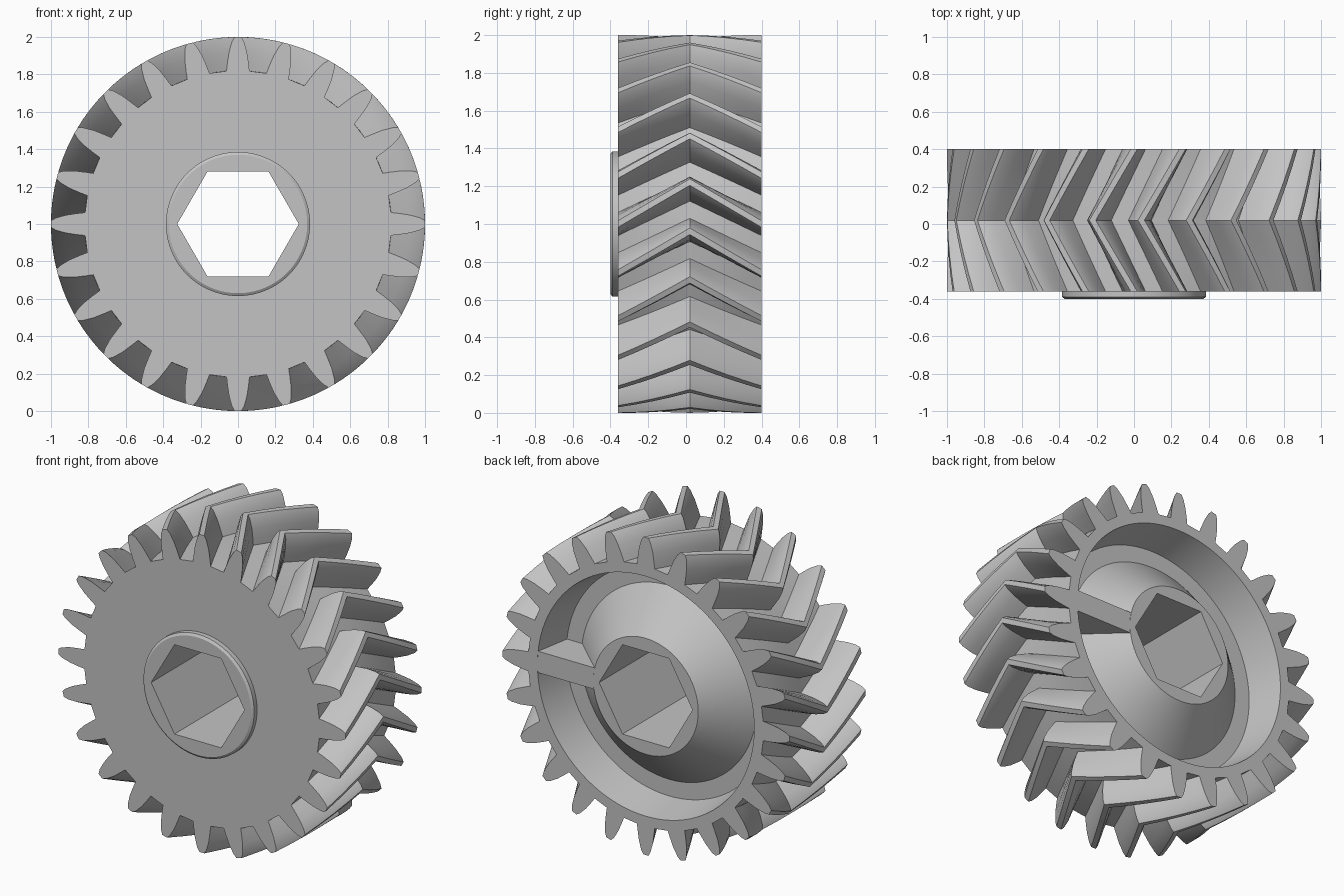
import bpy, bmesh, math

if "Cube" in bpy.data.objects:
    bpy.data.objects.remove(bpy.data.objects["Cube"])

TEETH = 24
PITCH = 360 / TEETH
TWIST = 12.8
# one tooth: (angle from tooth centre, radius)
HALF = [(4.3, .82), (3.8, .86), (3.0, .92), (1.9, .975), (1.0, 1.0)]
TOOTH = [(-a, r) for a, r in HALF] + [(a, r) for a, r in reversed(HALF)]
N = TEETH * len(TOOTH)
STEP = 360 / N

grey = bpy.data.materials.new("light grey")
grey.diffuse_color = (0.55, 0.55, 0.55, 1)
grey.use_nodes = True
grey.node_tree.nodes["Principled BSDF"].inputs["Base Color"].default_value = grey.diffuse_color


def pt(deg, r, y):
    a = math.radians(deg)
    return (r * math.cos(a), y, 1 + r * math.sin(a))


def toothed(y, twist=0, limit=2):
    return [pt(t * PITCH + a + twist, min(r, limit), y)
            for t in range(TEETH) for a, r in TOOTH]


def circle(r, y):
    return [pt((i - 4.5) * STEP, r, y) for i in range(N)]


def hexagon(r, y):
    pts = []
    for i in range(N):
        d = (i - 4) * STEP
        local = math.radians((d % 60) - 30)
        pts.append(pt(d, r * math.cos(math.pi / 6) / math.cos(local), y))
    return pts


def finish(bm, name):
    bmesh.ops.recalc_face_normals(bm, faces=bm.faces)
    me = bpy.data.meshes.new(name)
    bm.to_mesh(me)
    bm.free()
    ob = bpy.data.objects.new(name, me)
    bpy.context.collection.objects.link(ob)
    me.materials.append(grey)
    return ob


# gear body: closed loop of rings, from front bore outward, round and back
F, M, B = -0.36, 0.02, 0.40
rings = [
    hexagon(.325, -.40), circle(.37, -.40), circle(.385, -.39), circle(.385, F),  # front boss
    circle(.75, F), toothed(F, 0, .81), toothed(F),                               # front face
]
# herringbone teeth, in short steps so the twisted flanks stay clean
for k in range(1, 9):
    y = F + (B - F) * k / 8
    rings.append(toothed(y, TWIST * (1 - abs(y - M) / (B - M))))
rings += [
    toothed(B, 0, .81), circle(.755, B), circle(.715, .17),                       # rim and recess wall
    circle(.61, .17), circle(.365, B), hexagon(.325, B),                          # conical hub
]
bm = bmesh.new()
loops = [[bm.verts.new(p) for p in ring] for ring in rings]
for k, a in enumerate(loops):
    b = loops[(k + 1) % len(loops)]
    for i in range(N):
        j = (i + 1) % N
        bm.faces.new((a[i], a[j], b[j], b[i]))
gear = finish(bm, "herringbone_gear")
bpy.context.view_layer.objects.active = gear
gear.select_set(True)
bpy.ops.object.shade_smooth_by_angle(angle=math.radians(25))

# single rib joining hub and rim on the back
bm = bmesh.new()
bmesh.ops.create_cube(bm, size=1)
for v in bm.verts:
    v.co.x = 0.345 if v.co.x < 0 else 0.78
    v.co.y = 0.12 if v.co.y < 0 else 0.399
    v.co.z = 1.015 + v.co.z * 0.135
finish(bm, "back_rib")
